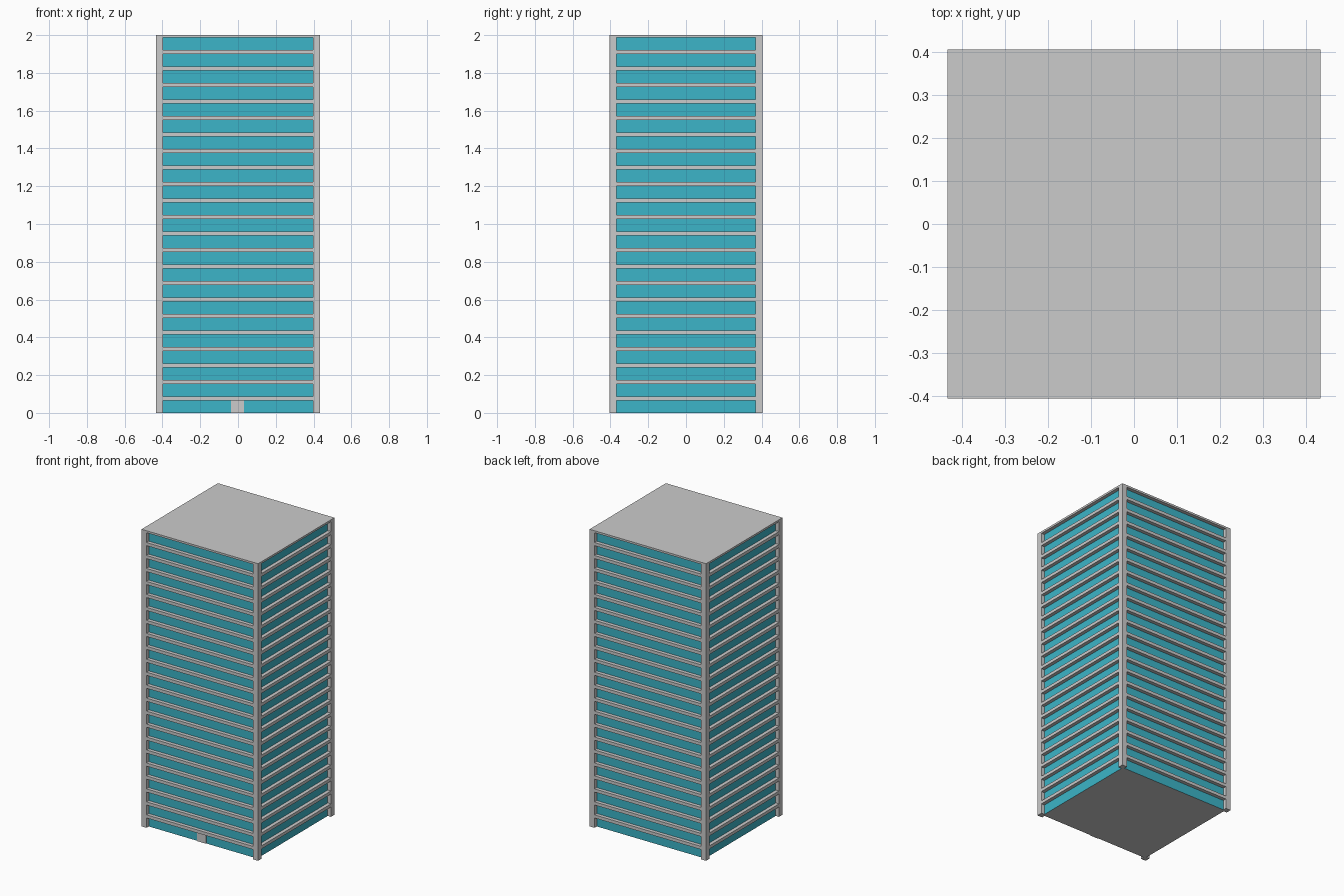
import bpy, bmesh

if "Cube" in bpy.data.objects:
    bpy.data.objects.remove(bpy.data.objects["Cube"])

HX, HY, H = 0.434, 0.406, 2.0     # half width, half depth, height
POST, RECESS = 0.037, 0.024       # corner post width, window depth
FLOORS, PITCH, WIN = 23, 0.0873, 0.066

glass_mat = bpy.data.materials.new("teal_glass")
glass_mat.diffuse_color = (0.045, 0.46, 0.58, 1)
glass_mat.use_nodes = True
glass_mat.node_tree.nodes["Principled BSDF"].inputs["Base Color"].default_value = glass_mat.diffuse_color

frame, glass = bmesh.new(), bmesh.new()


def face(bm, pts):
    bm.faces.new([bm.verts.new(p) for p in pts])


def wall(bm, a, b, z0, z1):
    face(bm, [(*a, z0), (*b, z0), (*b, z1), (*a, z1)])


def finish(bm, name, mat=None):
    bmesh.ops.remove_doubles(bm, verts=bm.verts, dist=1e-5)
    me = bpy.data.meshes.new(name)
    bm.to_mesh(me)
    bm.free()
    ob = bpy.data.objects.new(name, me)
    bpy.context.collection.objects.link(ob)
    if mat:
        me.materials.append(mat)
    return ob


# Each side, anticlockwise from above: start corner, direction along, inward normal, length
SIDES = [((-HX, -HY), (1, 0), (0, 1), 2 * HX),
         ((HX, -HY), (0, 1), (-1, 0), 2 * HY),
         ((HX, HY), (-1, 0), (0, -1), 2 * HX),
         ((-HX, HY), (0, -1), (1, 0), 2 * HY)]
plan = []
for c, u, n, length in SIDES:
    def at(t, d=0.0):
        return (c[0] + u[0] * t + n[0] * d, c[1] + u[1] * t + n[1] * d)
    # corner, post edge, recessed window line, far post edge, next corner
    c0, e0, r0 = at(0), at(POST), at(POST, RECESS)
    r1, e1, c1 = at(length - POST, RECESS), at(length - POST), at(length)
    plan += [c0, e0, r0, r1, e1]
    for i in range(FLOORS):
        z0, z1 = i * PITCH, i * PITCH + WIN
        z2 = H if i == FLOORS - 1 else (i + 1) * PITCH
        # window strip, its side reveals and the posts beside it
        wall(glass, r0, r1, z0, z1)
        for a, b in ((c0, e0), (e0, r0), (r1, e1), (e1, c1)):
            wall(frame, a, b, z0, z1)
        # floor band with underside and top ledge
        for a, b in ((c0, e0), (e0, e1), (e1, c1)):
            wall(frame, a, b, z1, z2)
        face(frame, [(*p, z1) for p in (e0, r0, r1, e1)])
        if i < FLOORS - 1:
            face(frame, [(*p, z2) for p in (e0, e1, r1, r0)])

# roof and underside
face(frame, [(*p, H) for p in plan if p in [s[0] for s in SIDES] or
             abs(abs(p[0]) - HX) < 1e-6 or abs(abs(p[1]) - HY) < 1e-6])
face(frame, [(*p, 0) for p in reversed(plan)])
finish(frame, "tower_frame")
finish(glass, "window_strips", glass_mat)

# entrance door, just proud of the front glass
door = bmesh.new()
bmesh.ops.create_cube(door, size=1)
for v in door.verts:
    v.co = (v.co.x * 0.068 - 0.002, -HY + RECESS + v.co.y * 0.008, (v.co.z + 0.5) * WIN)
finish(door, "entrance_door")
